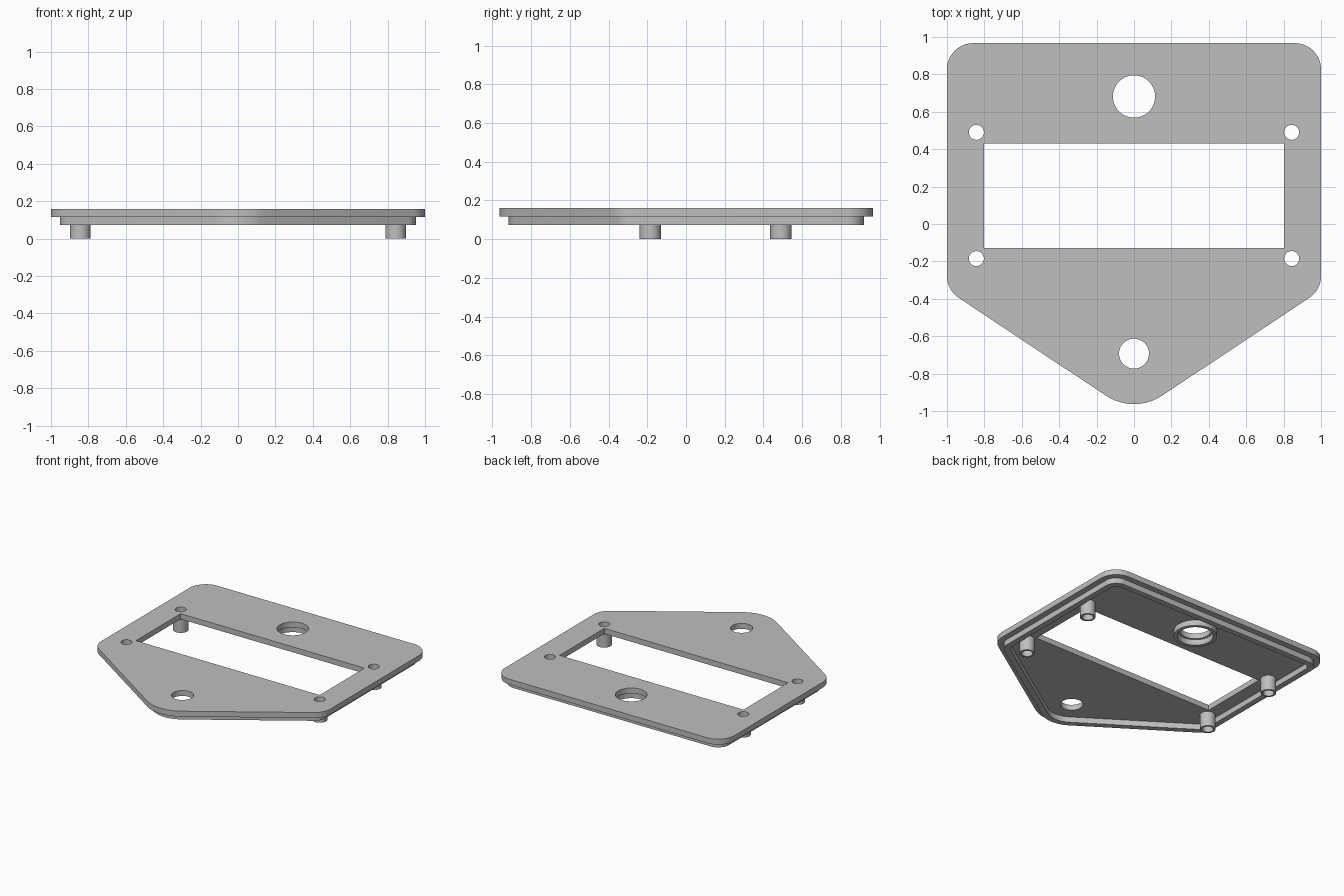
import bpy, bmesh
from math import cos, sin, pi, radians

old = bpy.data.objects.get("Cube")
if old:
    bpy.data.objects.remove(old, do_unlink=True)

grey = bpy.data.materials.new("light_grey")
grey.use_nodes = True
colour = (0.52, 0.52, 0.52, 1)
grey.diffuse_color = colour
grey.node_tree.nodes["Principled BSDF"].inputs["Base Color"].default_value = colour


def arc(x, y, r, start, end, steps):
    angles = [radians(start + (end - start) * i / steps) for i in range(steps + 1)]
    return [(x + r * cos(a), y + r * sin(a)) for a in angles]


def circle(x, y, r):
    return arc(x, y, r, 0, 360, 48)[:-1]


def outline(inset):
    """Rounded house shape pointing to the front, shrunk by an inset."""
    r, nose, slope = 0.14 - inset, 0.27 - inset, 56.4
    return (arc(0.86, 0.827, r, 0, 90, 12) + arc(-0.86, 0.827, r, 90, 180, 12)
            + arc(-0.86, -0.278, r, 180, 180 + slope, 8)
            + arc(0, -0.693, nose, 180 + slope, 360 - slope, 12)
            + arc(0.86, -0.278, r, 360 - slope, 360, 8))


def prism(name, loops, bottom, top):
    """Flat solid: the first loop is the edge, the others are holes."""
    curve = bpy.data.curves.new(name, 'CURVE')
    curve.dimensions, curve.fill_mode = '2D', 'BOTH'
    curve.extrude = (top - bottom) / 2
    for loop in loops:
        spline = curve.splines.new('POLY')
        spline.points.add(len(loop) - 1)
        for point, (x, y) in zip(spline.points, loop):
            point.co = (x, y, 0, 1)
        spline.use_cyclic_u = True
    source = bpy.data.objects.new(name, curve)
    bpy.context.collection.objects.link(source)
    bpy.context.view_layer.update()
    mesh = bpy.data.meshes.new_from_object(
        source.evaluated_get(bpy.context.evaluated_depsgraph_get()))
    bpy.data.objects.remove(source, do_unlink=True)

    # Weld the caps to the walls
    bm = bmesh.new()
    bm.from_mesh(mesh)
    bmesh.ops.remove_doubles(bm, verts=bm.verts, dist=0.0002)
    bmesh.ops.recalc_face_normals(bm, faces=bm.faces)
    bmesh.ops.translate(bm, verts=bm.verts, vec=(0, 0, (top + bottom) / 2))
    bm.to_mesh(mesh)
    bm.free()
    mesh.materials.clear()
    mesh.materials.append(grey)

    obj = bpy.data.objects.new(name, mesh)
    bpy.context.collection.objects.link(obj)
    bpy.ops.object.select_all(action='DESELECT')
    obj.select_set(True)
    bpy.context.view_layer.objects.active = obj
    bpy.ops.object.shade_smooth_by_angle(angle=radians(30))


LIP_Z, PLATE_Z, TOP_Z = 0.073, 0.117, 0.16
posts = {"back_left": (0.843, 0.49), "back_right": (-0.843, 0.49),
         "front_left": (0.843, -0.185), "front_right": (-0.843, -0.185)}

# Cover plate with window, round openings and screw holes
window = [(-0.802, -0.127), (0.802, -0.127), (0.802, 0.43), (-0.802, 0.43)]
holes = [window, circle(0, 0.682, 0.113), circle(0, -0.693, 0.08)]
holes += [circle(x, y, 0.04) for x, y in posts.values()]
prism("cover_plate", [outline(0)] + holes, PLATE_Z, TOP_Z)

# Locating lip under the plate
prism("lip", [outline(0.047), outline(0.092)], LIP_Z, PLATE_Z)

# Collar under the large opening
prism("collar", [circle(0, 0.682, 0.155), circle(0, 0.682, 0.128)], LIP_Z, PLATE_Z)

# Hollow screw posts
for place, (x, y) in posts.items():
    prism(place + "_post", [circle(x, y, 0.055), circle(x, y, 0.04)], 0, PLATE_Z)
